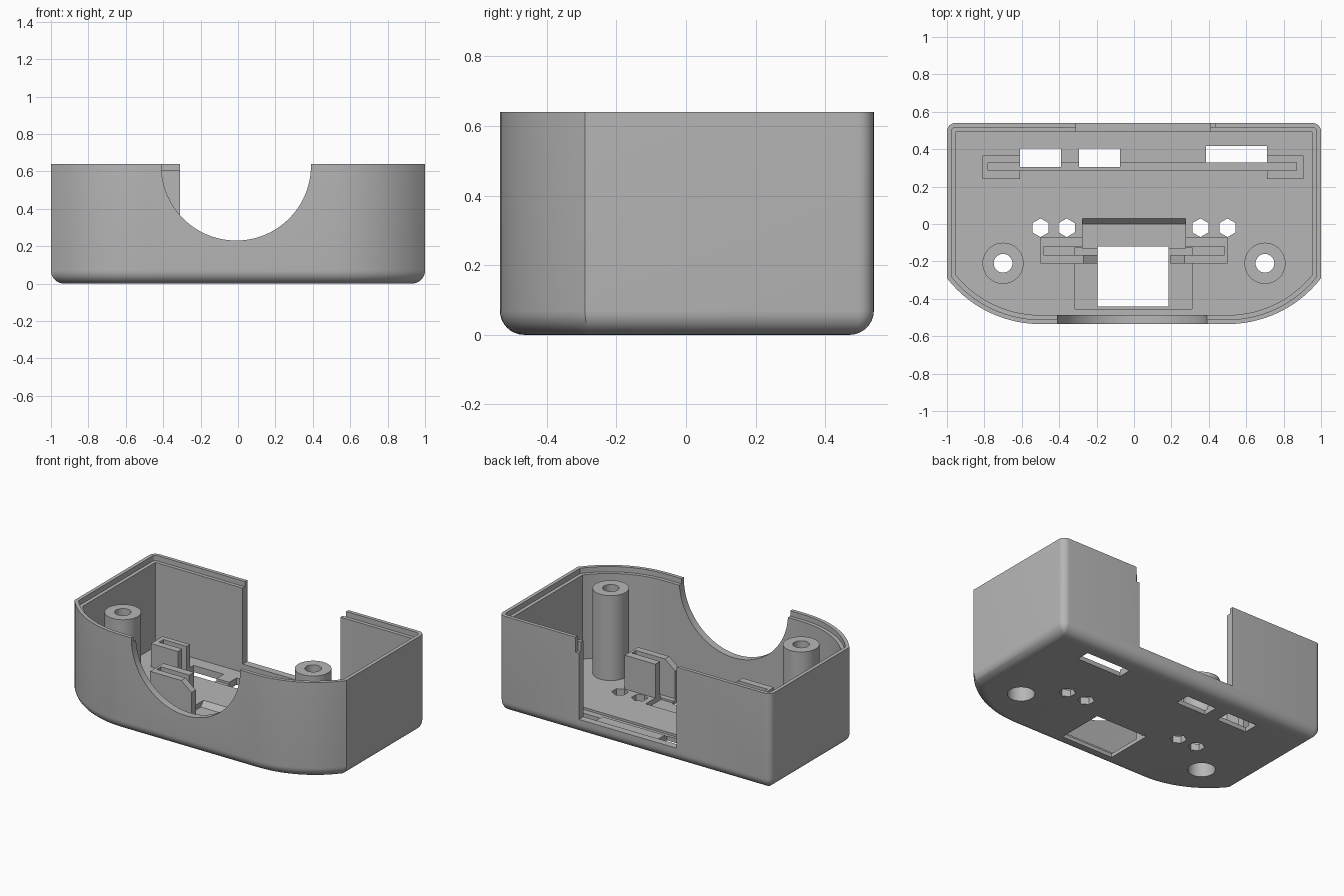
import bpy, bmesh
from math import sin, cos, pi, sqrt, atan2

cube = bpy.data.objects.get("Cube")
if cube:
    bpy.data.objects.remove(cube, do_unlink=True)

grey = bpy.data.materials.new("plain_grey")
grey.use_nodes = True
grey.diffuse_color = (0.47, 0.47, 0.47, 1)
grey.node_tree.nodes["Principled BSDF"].inputs["Base Color"].default_value = (0.47, 0.47, 0.47, 1)

FLOOR, TOP, WALL, LIP, LEDGE, ROUND = 0.045, 0.64, 0.048, 0.024, 0.605, 0.07
BACK, FRONT, SIDE = 0.54, -0.535, 1.0


def add_object(name, rings):
    """Skin equal rings into a closed solid."""
    bm = bmesh.new()
    loops = [[bm.verts.new(p) for p in ring] for ring in rings]
    n = len(loops[0])
    for a, b in zip(loops, loops[1:]):
        for i in range(n):
            j = (i + 1) % n
            bm.faces.new((a[i], a[j], b[j], b[i]))
    bm.faces.new(loops[0][::-1])
    bm.faces.new(loops[-1])
    bmesh.ops.recalc_face_normals(bm, faces=bm.faces)
    mesh = bpy.data.meshes.new(name)
    bm.to_mesh(mesh)
    bm.free()
    mesh.materials.append(grey)
    obj = bpy.data.objects.new(name, mesh)
    bpy.context.collection.objects.link(obj)
    return obj


def prism(name, profile, axis, lo, hi):
    """Extrude a 2D profile along x, y or z."""
    place = {"x": lambda p, t: (t, p[0], p[1]),
             "y": lambda p, t: (p[0], t, p[1]),
             "z": lambda p, t: (p[0], p[1], t)}[axis]
    return add_object(name, [[place(p, t) for p in profile] for t in (lo, hi)])


def box(name, x0, x1, y0, y1, z0, z1):
    return prism(name, [(x0, y0), (x1, y0), (x1, y1), (x0, y1)], "z", z0, z1)


def disc(cx, cy, r, n, turn=0.0):
    return [(cx + r * cos(turn + 2 * pi * i / n), cy + r * sin(turn + 2 * pi * i / n)) for i in range(n)]


def cut(obj, cutter):
    cutter.hide_render = True
    mod = obj.modifiers.new("cut", "BOOLEAN")
    mod.operation = "DIFFERENCE"
    mod.solver = "EXACT"
    mod.object = cutter
    bpy.context.view_layer.objects.active = obj
    bpy.ops.object.modifier_apply(modifier=mod.name)
    bpy.data.objects.remove(cutter, do_unlink=True)


def smooth(obj, angle=0.5):
    bpy.ops.object.select_all(action="DESELECT")
    obj.select_set(True)
    bpy.context.view_layer.objects.active = obj
    bpy.ops.object.shade_smooth_by_angle(angle=angle)


def outline(d, z):
    """Plan of the case, moved inward by d."""
    cx, drop = 0.5, 0.245
    radius = (cx ** 2 + drop ** 2) / (2 * drop)
    cy, r = FRONT + radius, radius - d
    end = atan2(-sqrt(r * r - (cx - d) ** 2), cx - d)
    half = [(cx + r * cos(-pi / 2 + (end + pi / 2) * i / 14),
             cy + r * sin(-pi / 2 + (end + pi / 2) * i / 14)) for i in range(15)]
    c = max(0.045 - d, 0.004)
    bx, by = SIDE - d - c, BACK - d - c
    half += [(bx + c * cos(pi / 2 * i / 6), by + c * sin(pi / 2 * i / 6)) for i in range(7)]
    return [(x, y, z) for x, y in half + [(-x, y) for x, y in reversed(half)]]


# Case shell: rounded bottom, walls, stepped rim, inside floor
rings = []
for i in range(9):
    a = pi / 2 * i / 8
    rings.append(outline(ROUND * (1 - sin(a)), ROUND * (1 - cos(a))))
for d, z in ((0, TOP), (LIP, TOP), (LIP, LEDGE), (WALL, LEDGE), (WALL, FLOOR)):
    rings.append(outline(d, z))
shell = add_object("case_shell", rings)

# Round front notch and wide rear opening
cut(shell, prism("front_notch", disc(-0.01, 0.63, 0.4, 96), "y", -0.7, -0.4))
cut(shell, box("rear_opening", -0.31, 0.41, 0.45, 0.7, 0.1, 0.8))
cut(shell, box("rear_rim_step", 0.40, 0.435, BACK - LIP, 0.7, 0.54, 0.8))

# Recesses in the floor
cut(shell, prism("sloped_recess", [(0.036, FLOOR + 0.006), (0.0, 0.012), (-0.13, 0.012), (-0.13, 0.051)],
                 "x", -0.275, 0.275))
cut(shell, box("front_recess", -0.315, 0.31, -0.455, -0.125, 0.025, 0.1))
cut(shell, box("rear_groove", -0.78, 0.87, 0.285, 0.33, 0.03, 0.1))

# Openings through the floor
for x0, x1, y0, y1 in ((-0.195, 0.185, -0.44, -0.12), (-0.61, -0.39, 0.305, 0.405),
                       (-0.295, -0.075, 0.305, 0.405), (0.385, 0.71, 0.328, 0.418)):
    cut(shell, box("floor_opening", x0, x1, y0, y1, -0.1, 0.2))
for x in (-0.5, -0.36, 0.355, 0.5):
    cut(shell, prism("hex_hole", disc(x, -0.02, 0.05, 6, pi / 2), "z", -0.1, 0.2))
for x in (-0.7, 0.7):
    cut(shell, prism("screw_access", disc(x, -0.21, 0.082, 40), "z", -0.1, 0.2))
smooth(shell)

for side, name in ((-1, "right"), (1, "left")):
    # Hollow screw post, wider below
    x = 0.7 * side
    post = prism(name + "_screw_post", disc(x, -0.21, 0.11, 48), "z", FLOOR - 0.02, 0.61)
    cut(post, prism("screw_hole", disc(x, -0.21, 0.05, 40), "z", -0.1, 0.8))
    cut(post, prism("screw_head_hole", disc(x, -0.21, 0.082, 40), "z", -0.1, 0.45))
    smooth(post)

    # Front board holder: chamfered front prong, rear prong, end wall
    prong = [(0.5, 0.02), (0.5, 0.27), (0.27, 0.27), (0.195, 0.21), (0.195, 0.02)]
    prism(name + "_front_holder_prong", [(u * side, v) for u, v in prong], "y", -0.21, -0.165)
    xs = sorted((0.275 * side, 0.5 * side))
    box(name + "_front_holder_back", *xs, -0.12, -0.07, 0.02, 0.27)
    xs = sorted((0.483 * side, 0.5 * side))
    box(name + "_front_holder_end", *xs, -0.165, -0.12, 0.02, 0.27)

# Rear board holders: slotted blocks facing each other
for name, x0, x1, s0, s1 in (("right", -0.81, -0.61, -0.78, -0.5), ("left", 0.71, 0.905, 0.6, 0.87)):
    block = box(name + "_rear_holder", x0, x1, 0.24, 0.365, 0.03, 0.2)
    cut(block, box("board_slot", s0, s1, 0.285, 0.33, 0.0, 0.4))
